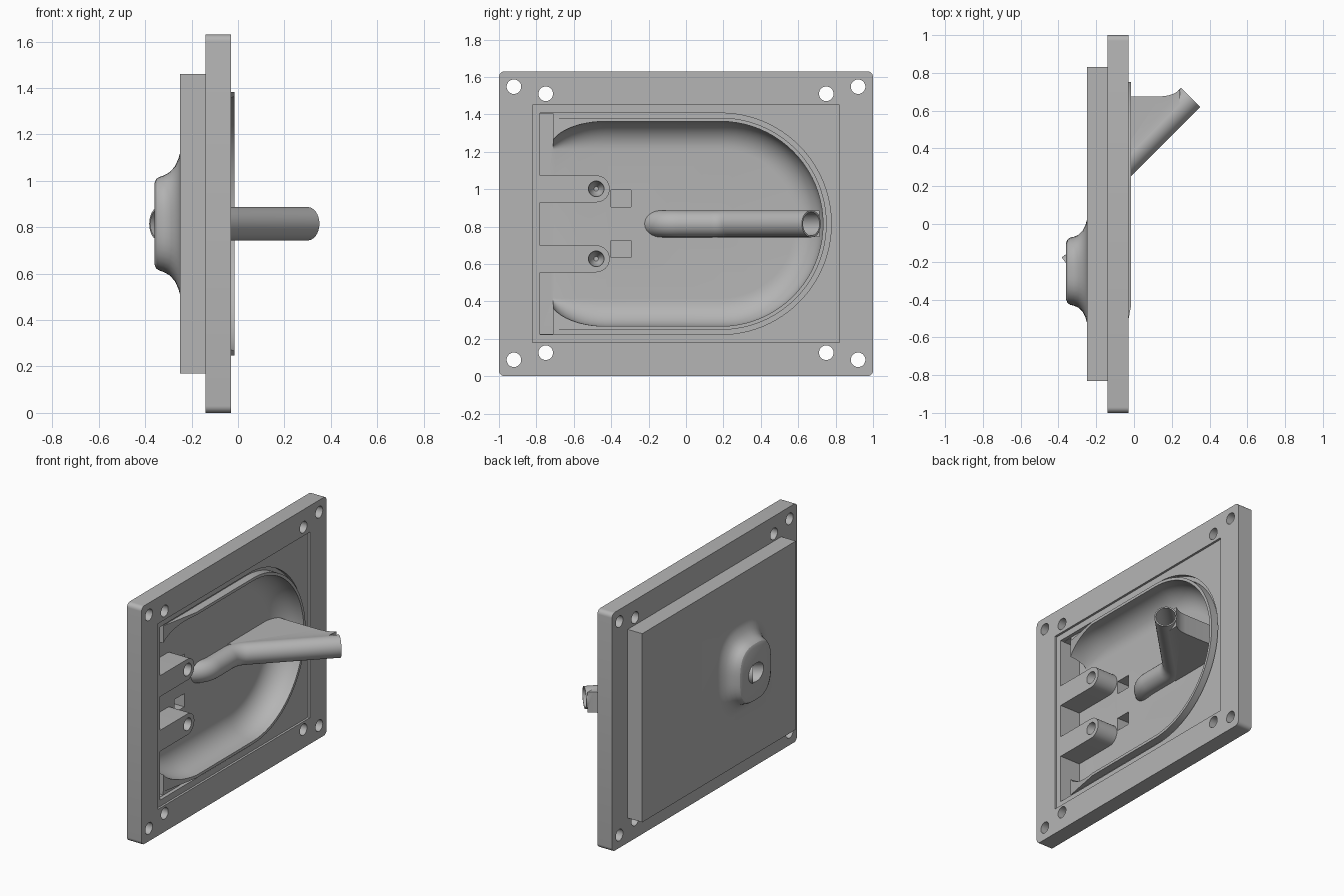
import bpy
import bmesh
from math import sin, cos, pi, radians, sqrt
from mathutils import Vector

if "Cube" in bpy.data.objects:
    bpy.data.objects.remove(bpy.data.objects["Cube"])

grey = bpy.data.materials.new("plain grey")
grey.use_nodes = True
grey.diffuse_color = (0.46, 0.46, 0.46, 1)
grey.node_tree.nodes["Principled BSDF"].inputs["Base Color"].default_value = (0.46, 0.46, 0.46, 1)

MID = 0.815    # height of the centre line
FRONT = -0.03  # face of the plate
PANEL = -0.045
FLOOR = -0.2
ARC_Y = 0.185  # centre of the round end


def loft(name, rings):
    """Closed solid through rings of equal length."""
    bm = bmesh.new()
    loops = [[bm.verts.new(p) for p in ring] for ring in rings]
    n = len(loops[0])
    for a, b in zip(loops, loops[1:]):
        for i in range(n):
            j = (i + 1) % n
            bm.faces.new((a[i], a[j], b[j], b[i]))
    bm.faces.new(loops[0])
    bm.faces.new(loops[-1])
    bmesh.ops.recalc_face_normals(bm, faces=bm.faces)
    mesh = bpy.data.meshes.new(name)
    bm.to_mesh(mesh)
    bm.free()
    ob = bpy.data.objects.new(name, mesh)
    bpy.context.scene.collection.objects.link(ob)
    mesh.materials.append(grey)
    return ob


def prism(name, x0, x1, outline):
    return loft(name, [[(x, y, z) for y, z in outline] for x in (x0, x1)])


def box(name, x0, x1, y0, y1, z0, z1):
    return prism(name, x0, x1, [(y0, z0), (y1, z0), (y1, z1), (y0, z1)])


def disc(y, z, r, n=32):
    return [(y + r * cos(2 * pi * i / n), z + r * sin(2 * pi * i / n)) for i in range(n)]


def arc(y, z, r, a0, a1, n):
    return [(y + r * cos(radians(a0 + (a1 - a0) * i / n)),
             z + r * sin(radians(a0 + (a1 - a0) * i / n))) for i in range(n + 1)]


def d_shape(y0, r, z=MID, yc=ARC_Y, n=48):
    return [(y0, z - r)] + arc(yc, z, r, -90, 90, n) + [(y0, z + r)]


def combine(target, tool, operation):
    mod = target.modifiers.new("cut", "BOOLEAN")
    mod.operation = operation
    mod.solver = "EXACT"
    mod.object = tool
    bpy.context.view_layer.objects.active = target
    bpy.ops.object.modifier_apply(modifier=mod.name)
    bpy.data.objects.remove(tool)


def add(target, tool):
    combine(target, tool, "UNION")


def cut(target, tool):
    combine(target, tool, "DIFFERENCE")


# Mounting plate with rounded corners, and the block behind it
R = 0.03
corners = []
for y, z, a in ((1 - R, R, -90), (1 - R, 1.63 - R, 0), (R - 1, 1.63 - R, 90), (R - 1, R, 180)):
    corners += arc(y, z, R, a, a + 90, 6)
body = prism("mounting_body", -0.14, FRONT, corners)
add(body, box("back_block", -0.25, -0.1, -0.83, 0.83, 0.17, 1.46))

# Flared bump on the back
bump_profile = [(-0.235, 0.27, 0.305), (-0.25, 0.27, 0.305), (-0.257, 0.245, 0.28),
                (-0.272, 0.215, 0.247), (-0.295, 0.192, 0.222), (-0.32, 0.182, 0.208),
                (-0.338, 0.178, 0.202), (-0.352, 0.168, 0.193), (-0.36, 0.15, 0.176)]


def rounded(hy, hz, n=48):
    pts = []
    for i in range(n):
        c, s = cos(2 * pi * i / n), sin(2 * pi * i / n)
        k = (abs(c) ** 2.8 + abs(s) ** 2.8) ** (-1 / 2.8)
        pts.append((-0.25 + hy * c * k, MID + hz * s * k))
    return pts


add(body, loft("bump", [[(x, y, z) for y, z in rounded(hy, hz)] for x, hy, hz in bump_profile]))

# Shallow panel recess and the groove round the bowl
cut(body, box("panel", PANEL, 0.1, -0.82, 0.82, 0.18, 1.45))
cut(body, prism("groove", -0.07, 0.1, d_shape(-0.78, 0.592)))

# Raised rim, sloping away toward the square end
rim = prism("rim", -0.15, -0.015, d_shape(-0.72, 0.567))
bm = bmesh.new()
bm.from_mesh(rim.data)
bmesh.ops.bisect_plane(bm, geom=bm.verts[:] + bm.edges[:] + bm.faces[:],
                       plane_co=(-0.015, -0.43, 0), plane_no=(0.29, -0.055, 0), clear_outer=True)
bmesh.ops.holes_fill(bm, edges=[e for e in bm.edges if e.is_boundary], sides=0)
bmesh.ops.recalc_face_normals(bm, faces=bm.faces)
bm.to_mesh(rim.data)
bm.free()
add(body, rim)

# Bowl with a quarter-round wall
FILLET = 0.15


def bowl_ring(x, t):
    r = 0.5475 - t
    side = []
    for i in range(13):
        u = sin(pi / 2 * (1 - i / 12))
        side.append((-0.43 - 0.3 * u, r - (FILLET - t) * (1 - sqrt(max(0, 1 - u * u)))))
    lower = [(y, MID - h) for y, h in side]
    upper = [(y, MID + h) for y, h in reversed(side)]
    return [(x, y, z) for y, z in lower + arc(ARC_Y, MID, r, -90, 90, 40) + upper]


rings = [bowl_ring(0.05, 0)]
for i in range(11):
    a = pi / 2 * i / 10
    rings.append(bowl_ring(FLOOR + FILLET * (1 - sin(a)), (FILLET - 0.001) * (1 - cos(a))))
cut(body, loft("bowl", rings))
cut(body, box("end_pocket", FLOOR, 0.1, -0.78, -0.71, 0.225, 1.405))

# Plate screw holes and small floor slots
for sy in (-1, 1):
    for y, h in ((0.92, 0.73), (0.75, 0.692)):
        for sz in (-1, 1):
            cut(body, prism("screw_hole", -0.2, 0.1, disc(sy * y, MID + 0.003 + sz * h, 0.039)))
for s in (-1, 1):
    z = MID + s * 0.135
    cut(body, box("floor_slot", -0.29, -0.1, -0.4, -0.295, z - 0.045, z + 0.045))

# Two bosses with tapered screw holes
bosses = []
for s, name in ((-1, "lower_boss"), (1, "upper_boss")):
    z = MID + s * 0.187
    boss = prism(name, -0.22, PANEL, d_shape(-0.785, 0.072, z, -0.48, 20))
    hole = [(0, 0.042), (PANEL, 0.042), (-0.1, 0.036), (-0.14, 0.012)]
    cut(boss, loft("boss_hole", [[(x, y, zz) for y, zz in disc(-0.48, z, r, 24)] for x, r in hole]))
    bosses.append(boss)


# Bent tube with a web under its outer arm
def bent_tube(name, start, end, r):
    pts = [Vector(start), Vector((-0.17, -0.11)), Vector((-0.17, 0.2)), Vector(end)]
    path = [pts[0]]
    for a, p, b in zip(pts, pts[1:], pts[2:]):
        p0 = p + (a - p).normalized() * 0.07
        p1 = p + (b - p).normalized() * 0.07
        for i in range(9):
            t = i / 8
            path.append(p0 * (1 - t) ** 2 + p * 2 * t * (1 - t) + p1 * t * t)
    path.append(pts[-1])
    rings = []
    for i, p in enumerate(path):
        d = (path[min(i + 1, len(path) - 1)] - path[max(i - 1, 0)]).normalized()
        rings.append([(p.x - d.y * u, p.y + d.x * u, MID + v) for u, v in disc(0, 0, r, 32)])
    return loft(name, rings)


def bore():
    return bent_tube("bore", (-0.44, -0.305), (0.36, 0.73), 0.063)


tube = bent_tube("spout_tube", (-0.34, -0.235), (0.3, 0.67), 0.072)
web = [(-0.21, 0.16), (0.24, 0.61), (0.245, 0.713), (0.215, 0.692), (0.18, 0.68),
       (0.14, 0.675), (-0.21, 0.675)]
add(tube, loft("web", [[(x, y, MID + s * 0.07) for x, y in web] for s in (-1, 1)]))
cut(tube, bore())
cut(body, bore())

# Smooth the curved faces only
bpy.ops.object.select_all(action="DESELECT")
for ob in [body, tube] + bosses:
    ob.select_set(True)
bpy.context.view_layer.objects.active = body
bpy.ops.object.shade_smooth_by_angle(angle=radians(28))
